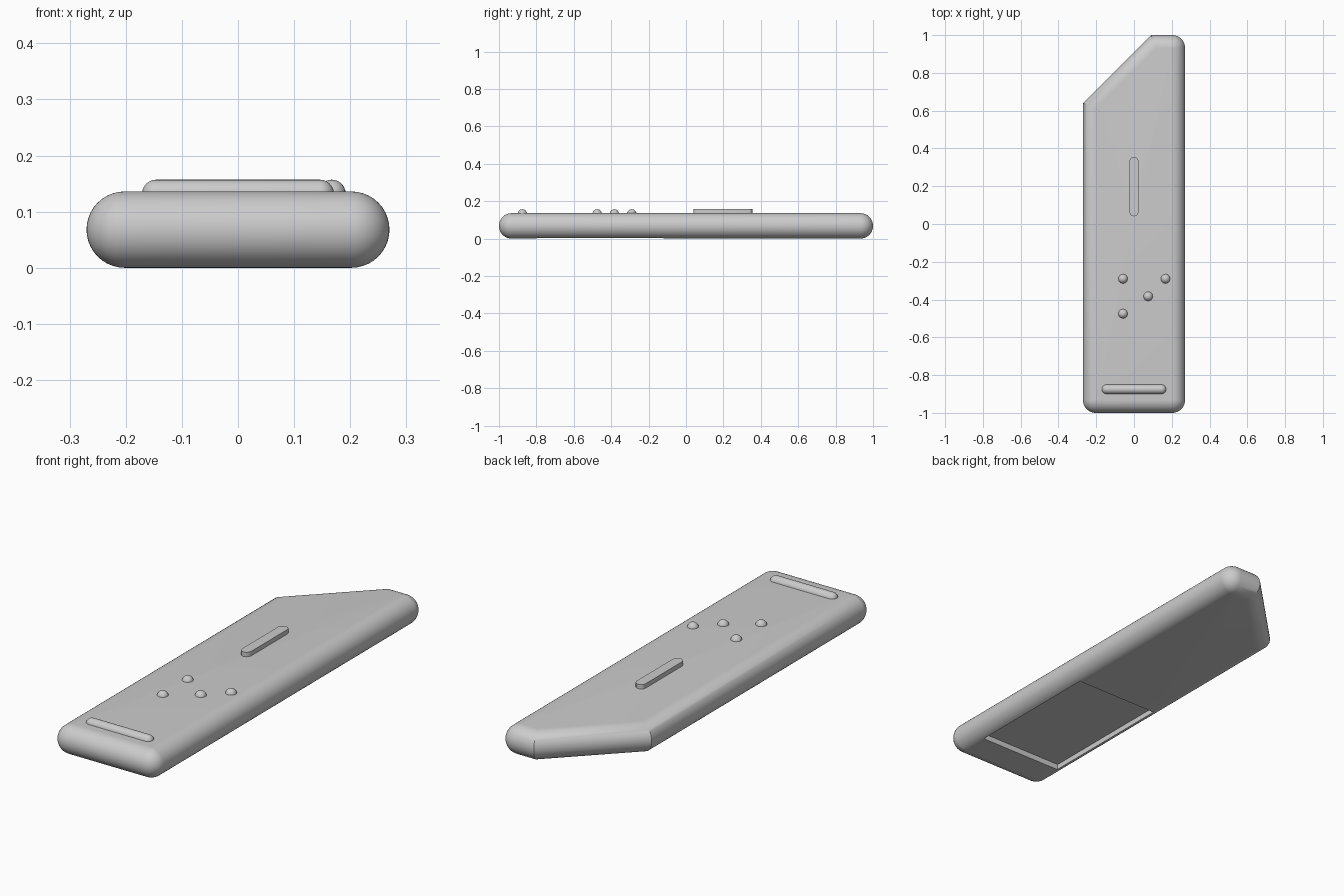
import bpy, bmesh
from math import sin, cos, pi, sqrt, radians

cube = bpy.data.objects.get("Cube")
if cube:
    bpy.data.objects.remove(cube, do_unlink=True)

W, L, R = 0.27, 1.0, 0.068        # half width, half length, edge radius
TOP = 2 * R

grey = bpy.data.materials.new("plain_grey")
grey.use_nodes = True
colour = (0.6, 0.6, 0.6, 1)
grey.diffuse_color = colour
grey.node_tree.nodes["Principled BSDF"].inputs["Base Color"].default_value = colour


def finish(name, bm, smooth=True):
    """Turn a bmesh into a named, coloured object."""
    bmesh.ops.remove_doubles(bm, verts=bm.verts, dist=0.00005)
    bmesh.ops.recalc_face_normals(bm, faces=bm.faces)
    mesh = bpy.data.meshes.new(name)
    bm.to_mesh(mesh)
    bm.free()
    mesh.materials.append(grey)
    obj = bpy.data.objects.new(name, mesh)
    bpy.context.collection.objects.link(obj)
    if smooth:
        smooth_object(obj)
    return obj


def activate(obj):
    bpy.ops.object.select_all(action='DESELECT')
    obj.select_set(True)
    bpy.context.view_layer.objects.active = obj


def smooth_object(obj):
    activate(obj)
    bpy.ops.object.shade_smooth_by_angle(angle=radians(30))


def loft(rings):
    """Skin a stack of closed rings and cap both ends."""
    bm = bmesh.new()
    loops = [[bm.verts.new(p) for p in ring] for ring in rings]
    for a, b in zip(loops, loops[1:]):
        for i in range(len(a)):
            j = (i + 1) % len(a)
            bm.faces.new((a[i], a[j], b[j], b[i]))
    bm.faces.new(loops[0][::-1])
    bm.faces.new(loops[-1])
    return bm


def arc(cx, cy, r, start, sweep, steps):
    angles = [start + sweep * i / steps for i in range(steps + 1)]
    return [(cx + r * cos(a), cy + r * sin(a)) for a in angles]


def body_ring(t):
    """Plan outline of the body at tilt t of the rounded edge."""
    r = max(R * cos(t), 0.0005)
    d = R - r
    cx, cy = W - R, L - R
    plan = arc(-cx, -cy, r, pi, pi / 2, 10)
    plan += arc(cx, -cy, r, -pi / 2, pi / 2, 10)
    plan += arc(cx, cy, r, 0, pi / 2, 10)
    # mitred ends of the slanted corner
    plan += [(0.09 - d + d * sqrt(2), L - d), (-W + d, 0.64 + d - d * sqrt(2))]
    return [(x, y, R + R * sin(t)) for x, y in plan]


# Body with fully rounded rim
STEPS = 20
body = finish("body", loft([body_ring(-pi / 2 + pi * i / STEPS)
                            for i in range(STEPS + 1)]), smooth=False)

# Recess in the underside
bm = bmesh.new()
bmesh.ops.create_cube(bm, size=1)
for v in bm.verts:
    v.co = (v.co.x * 0.436, v.co.y * 0.68 - 0.46, v.co.z * 0.054)
cutter = finish("recess_cutter", bm, smooth=False)
cutter.hide_render = True
cut = body.modifiers.new("recess", 'BOOLEAN')
cut.operation = 'DIFFERENCE'
cut.solver = 'EXACT'
cut.object = cutter
activate(body)
bpy.ops.object.modifier_apply(modifier=cut.name)
bpy.data.objects.remove(cutter, do_unlink=True)
smooth_object(body)

# Raised slider with rounded ends and a flat top
plan = arc(0, 0.332, 0.024, 0, pi, 6) + arc(0, 0.064, 0.024, pi, pi, 6)
finish("slider", loft([[(x, y, z) for x, y in plan] for z in (TOP - 0.01, 0.157)]))

# Domed buttons
for i, (x, y) in enumerate([(-0.058, -0.29), (0.167, -0.29),
                            (0.075, -0.383), (-0.058, -0.475)]):
    bm = bmesh.new()
    bmesh.ops.create_uvsphere(bm, u_segments=24, v_segments=12, radius=0.025)
    bmesh.ops.translate(bm, verts=bm.verts, vec=(x, y, 0.132))
    finish(f"button_{i + 1}", bm)

# Rounded bar near the front: a sphere stretched into a capsule
bm = bmesh.new()
bmesh.ops.create_uvsphere(bm, u_segments=24, v_segments=12, radius=0.025)
bmesh.ops.bisect_plane(bm, geom=bm.verts[:] + bm.edges[:] + bm.faces[:],
                       plane_co=(0.0001, 0, 0), plane_no=(1, 0, 0))
for v in bm.verts:
    v.co.x += 0.146 if v.co.x > 0.00005 else -0.146
    v.co.y -= 0.875
    v.co.z += 0.132
finish("front_bar", bm)
